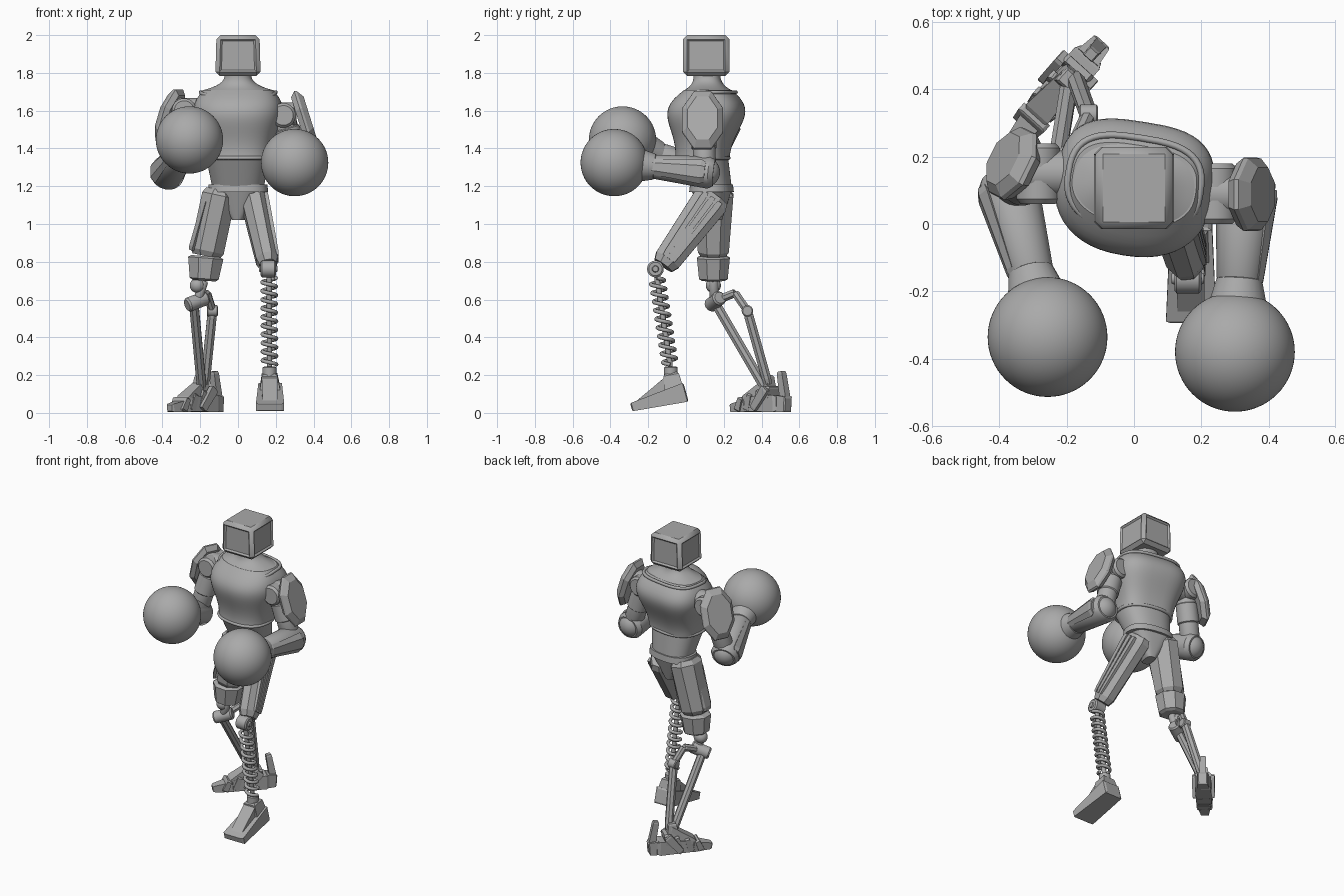
import bpy, bmesh
from math import pi, sin, cos, radians, copysign
from mathutils import Vector, Matrix

if "Cube" in bpy.data.objects:
    bpy.data.objects.remove(bpy.data.objects["Cube"])

shade = (0.4, 0.4, 0.4, 1)
grey = bpy.data.materials.new("plain grey")
grey.use_nodes = True
grey.diffuse_color = shade
grey.node_tree.nodes["Principled BSDF"].inputs["Base Color"].default_value = shade


def place(name, data):
    data.materials.append(grey)
    bpy.context.collection.objects.link(bpy.data.objects.new(name, data))


def finish(name, bm, smooth=True):
    """Turn a bmesh into an object, smooth with sharp edges or fully faceted."""
    bmesh.ops.recalc_face_normals(bm, faces=bm.faces)
    mesh = bpy.data.meshes.new(name)
    bm.to_mesh(mesh)
    bm.free()
    if smooth:
        mesh.shade_smooth()
        mesh.set_sharp_from_angle(angle=radians(35))
    place(name, mesh)


def skin(name, rings, smooth=True):
    """Bridge equal rings of points and cap both ends."""
    bm = bmesh.new()
    rows = [[bm.verts.new(point) for point in ring] for ring in rings]
    for low, high in zip(rows, rows[1:]):
        for i in range(len(low)):
            bm.faces.new((low[i - 1], low[i], high[i], high[i - 1]))
    bm.faces.new(rows[0])
    bm.faces.new(rows[-1])
    finish(name, bm, smooth)


def frame(direction, hint):
    """Width and depth directions of a part that runs along a direction."""
    along = direction.normalized()
    if abs(along.dot(hint)) > 0.95:
        hint = Vector((0, 0, 1))
    width = (hint - along * hint.dot(along)).normalized()
    return width, along.cross(width)


def limb(name, start, end, start_size, end_size, sides=24, chamfer=0.08, hint=Vector((1, 0, 0))):
    """Tapered prism with chamfered ends; sizes are half width and half depth."""
    start, end = Vector(start), Vector(end)
    width, depth = frame(end - start, hint)
    corners = [(i + 0.5) * 2 * pi / sides for i in range(sides)]
    rings = []
    for t, shrink in ((0, 0.8), (chamfer, 1), (1 - chamfer, 1), (1, 0.8)):
        size = Vector(start_size).lerp(Vector(end_size), t) * shrink / cos(pi / sides)
        rings.append([start.lerp(end, t) + width * cos(k) * size.x + depth * sin(k) * size.y
                      for k in corners])
    skin(name, rings, sides > 8)


def rod(name, start, end, radius, end_radius=None, sides=24):
    last = end_radius or radius
    limb(name, start, end, (radius, radius), (last, last), sides)


def outline(centre, size, front=2.4, back=2.4, steps=48):
    """Rounded-square ring, turned with the twist of the torso; the back can be squarer."""
    twist = Matrix.Rotation(radians(-9), 3, 'Z')
    ring = []
    for i in range(steps):
        c, s = cos(i * 2 * pi / steps), sin(i * 2 * pi / steps)
        power = 2 / (back if s > 0 else front)
        x, y = (copysign(abs(value) ** power, value) for value in (c, s))
        ring.append(Vector(centre) + twist @ Vector((x * size[0], y * size[1], 0)))
    return ring


def body(name, low, high, low_size, high_size, swell=(0, 0), ease=1, levels=16, **shape):
    """Stack of rounded-square rings from low to high, swelling towards the upper part."""
    rings = []
    for i in range(levels + 1):
        t = i / levels
        size = Vector(high_size).lerp(Vector(low_size), (1 - t) ** ease)
        size += Vector(swell) * sin(pi * t ** 1.8)
        rings.append(outline(Vector(low).lerp(Vector(high), t), size, **shape))
    skin(name, rings)


def ball(name, centre, radius, segments=32):
    bm = bmesh.new()
    bmesh.ops.create_uvsphere(bm, u_segments=segments, v_segments=segments // 2, radius=radius,
                              matrix=Matrix.Translation(centre))
    finish(name, bm)


def wire(name, points, thickness, cyclic=False):
    curve = bpy.data.curves.new(name, 'CURVE')
    curve.dimensions = '3D'
    curve.bevel_depth, curve.bevel_resolution, curve.use_fill_caps = thickness, 2, True
    line = curve.splines.new('POLY')
    line.points.add(len(points) - 1)
    for spot, point in zip(line.points, points):
        spot.co = (*point, 1)
    line.use_cyclic_u = cyclic
    place(name, curve)


# Head: chamfered box with recessed panels
bm = bmesh.new()
bmesh.ops.create_cube(bm, matrix=Matrix.Translation((0, 0.107, 1.892))
                      @ Matrix.Diagonal((0.24, 0.245, 0.216, 1)))
for vert in bm.verts:
    if vert.co.z > 1.9:
        vert.co.x *= 0.95
bmesh.ops.bevel(bm, geom=bm.edges[:], offset=0.022, segments=1, affect='EDGES')
bm.normal_update()
panels = [face for face in bm.faces if face.calc_area() > 0.02 and abs(face.normal.z) < 0.5]
bmesh.ops.inset_individual(bm, faces=panels, thickness=0.014, depth=-0.01)
finish("head", bm)

# Torso
chest_top = Vector((0, 0.115, 1.71))
chest_base = Vector((0, 0.085, 1.35))
waist = Vector((0, 0.135, 1.19))
body("neck", chest_top, (0, 0.11, 1.8), (0.18, 0.118), (0.07, 0.07), ease=3, front=2.2, back=2.4)
body("chest", chest_base, chest_top, (0.175, 0.14), (0.185, 0.12), swell=(0.053, 0.074), front=2.3, back=3)
wire("waist_ring", outline(chest_base, (0.173, 0.138)), 0.01, True)
body("abdomen", waist, chest_base, (0.135, 0.105), (0.168, 0.135))
body("belt", waist - Vector((0, 0, 0.02)), waist + Vector((0, 0, 0.02)), (0.16, 0.115), (0.155, 0.11))
body("pelvis", (0, 0.14, 1.02), waist, (0.03, 0.05), (0.145, 0.105), front=3, back=3)
collar = outline(chest_top, (0.198, 0.142), front=2.3, back=3)
for point in collar:
    point.z += 0.2 * min(0, point.y - chest_top.y) - 0.012
wire("collar", collar, 0.01, True)

# Arms: shoulder, elbow, glove, pad centre, pad direction for each side
arms = {
    "left": (1, (0.24, 0.09, 1.575), (0.33, 0.1, 1.275), (0.3, -0.38, 1.325),
             (0.35, 0.088, 1.55), (0.95, 0, 0.3)),
    "right": (-1, (-0.285, 0.15, 1.6), (-0.37, 0.1, 1.27), (-0.257, -0.336, 1.445),
              (-0.36, 0.18, 1.56), (-0.82, 0.4, 0.3)),
}
for side, (sign, *spots) in arms.items():
    shoulder, elbow, glove, pad, facing = map(Vector, spots)
    outward = Vector((sign, 0, 0))
    front = Vector((0, -0.09, 0))
    rod(side + "_shoulder_joint", shoulder - outward * 0.1, shoulder + outward * 0.07, 0.068)
    rod(side + "_shoulder_hub", shoulder + front, shoulder - front, 0.065)
    rod(side + "_upper_arm", shoulder, elbow, 0.06)
    rod(side + "_upper_arm_band", shoulder.lerp(elbow, 0.2), shoulder.lerp(elbow, 0.6), 0.067)
    ball(side + "_elbow", elbow, 0.08)
    wrist = elbow.lerp(glove, 0.6)
    limb(side + "_forearm", elbow.lerp(glove, -0.1), wrist, (0.092, 0.088), (0.066, 0.062))
    rod(side + "_cuff", elbow.lerp(glove, 0.54), elbow.lerp(glove, 0.72), 0.066, 0.088)
    limb(side + "_forearm_plate", elbow + outward * 0.075, wrist + outward * 0.055,
         (0.025, 0.058), (0.014, 0.035), sides=6)
    ball(side + "_glove", glove, 0.178, segments=64)
    facing.normalize()
    across = facing.cross(Vector((0, 0, 1)))
    limb(side + "_shoulder_pad", pad - facing * 0.03, pad + facing * 0.035,
         (0.115, 0.17), (0.1, 0.15), sides=8, chamfer=0.4, hint=across)

# Left thigh and knee
hip, knee = Vector((0.078, 0.15, 1.15)), Vector((0.16, -0.12, 0.78))
limb("left_thigh", hip, knee, (0.068, 0.1), (0.057, 0.07), sides=8)
width, depth = frame(knee - hip, Vector((1, 0, 0)))
for row in (-1, 0, 1):
    slat_top = hip.lerp(knee, 0.05) + width * 0.066 + depth * row * 0.045
    slat_end = hip.lerp(knee, 0.92) + width * 0.056 + depth * row * 0.028
    limb("left_thigh_slat", slat_top, slat_end, (0.01, 0.017), (0.009, 0.011), sides=4)
hub, half = Vector((0.16, -0.162, 0.762)), Vector((0.04, 0, 0))
rod("left_knee", hub - half, hub + half, 0.044)
rod("left_knee_pin", hub - half * 1.2, hub + half * 1.2, 0.018)

# Spring shin
spring_top, ankle = Vector((0.165, -0.158, 0.74)), Vector((0.167, -0.08, 0.23))
rod("spring_core", spring_top, ankle, 0.014)
turns, steps = 10, 18
coil = []
for i in range(turns * steps + 1):
    angle = 2 * pi * i / steps
    coil.append(spring_top.lerp(ankle, 0.05 + 0.9 * i / (turns * steps))
                + Vector((cos(angle), sin(angle), 0)) * 0.037)
wire("spring", coil, 0.0105)

# Left wedge foot
heel, toe = Vector((0.17, 0, 0.11)), Vector((0.17, -0.29, 0.03))
limb("left_foot", heel, toe, (0.062, 0.052), (0.075, 0.022), sides=4, chamfer=0.02)
limb("left_instep", ankle - Vector((0, 0, 0.06)), heel.lerp(toe, 0.9), (0.042, 0.035), (0.04, 0.02),
     sides=4, chamfer=0.04)
limb("left_heel_block", heel.lerp(toe, 0.2), ankle - Vector((0, 0, 0.02)), (0.06, 0.055), (0.04, 0.04),
     sides=4)
rod("left_ankle", ankle - Vector((0, 0, 0.04)), ankle + Vector((0, 0, 0.015)), 0.036)

# Right thigh, guard and hip plate
guard = Vector((-0.17, 0.145, 0.83))
shin_top = Vector((-0.18, 0.145, 0.7))
limb("right_thigh", (-0.095, 0.145, 1.18), guard, (0.09, 0.108), (0.09, 0.08), sides=8)
limb("right_thigh_guard", guard, shin_top, (0.095, 0.088), (0.075, 0.075), sides=8)
limb("right_hip_plate", (-0.165, 0.13, 1.14), (-0.245, 0.13, 0.86), (0.02, 0.06), (0.02, 0.05), sides=6)

# Two-bar shin
joint = Vector((-0.215, 0.15, 0.59))
ball("right_knee", (-0.215, 0.145, 0.675), 0.04)
rod("right_knee_link", shin_top, joint, 0.024)
rod("right_knee_axle", joint - Vector((0.055, 0.02, 0.02)), joint + Vector((0.05, 0.03, 0.02)), 0.038)
crank, pivot = Vector((-0.165, 0.26, 0.635)), Vector((-0.135, 0.325, 0.54))
rod("shin_front_bar", joint - Vector((0.02, 0, 0)), (-0.19, 0.43, 0.11), 0.025, sides=8)
rod("shin_upper_link", joint, crank, 0.022, sides=8)
rod("shin_side_link", crank, pivot, 0.021, sides=8)
rod("shin_rear_bar", pivot, (-0.175, 0.435, 0.15), 0.025, sides=8)
rod("shin_pivot", pivot - half * 0.7, pivot + half * 0.7, 0.03)

# Right clawed foot, turned outward
turn = Matrix.Rotation(radians(-42), 3, 'Z')
sideways = turn @ Vector((1, 0, 0))


def foot_part(name, start, end, start_size, end_size, offset=0):
    """Square bar given by forward and height positions at each end."""
    ends = [Vector((-0.195, 0.43, 0)) + turn @ Vector((offset, -forward, height))
            for forward, height in (start, end)]
    limb(name, *ends, start_size, end_size, sides=4, hint=sideways)


foot_part("right_sole", (-0.1, 0.05), (0.14, 0.045), (0.05, 0.046), (0.045, 0.036))
foot_part("right_toe", (0.12, 0.04), (0.25, 0.025), (0.045, 0.035), (0.022, 0.02))
foot_part("right_instep", (-0.03, 0.15), (0.14, 0.06), (0.03, 0.04), (0.045, 0.025))
foot_part("right_ankle", (0, 0.08), (0, 0.2), (0.04, 0.04), (0.025, 0.025))
for i in range(4):
    forward = 0.18 - 0.065 * i
    foot_part("right_foot_rib", (forward, 0.01), (forward - 0.03, 0.08 + 0.02 * i),
              (0.046, 0.02), (0.052, 0.014))
for offset in (-0.056, 0.056):
    foot_part("right_side_claw", (0.05, 0.02), (-0.04, 0.13), (0.012, 0.02), (0.014, 0.026), offset)
foot_part("right_heel", (-0.08, 0.05), (-0.15, 0.045), (0.04, 0.045), (0.03, 0.04))
foot_part("right_heel_spike", (-0.13, 0.06), (-0.1, 0.22), (0.02, 0.022), (0.018, 0.018))
